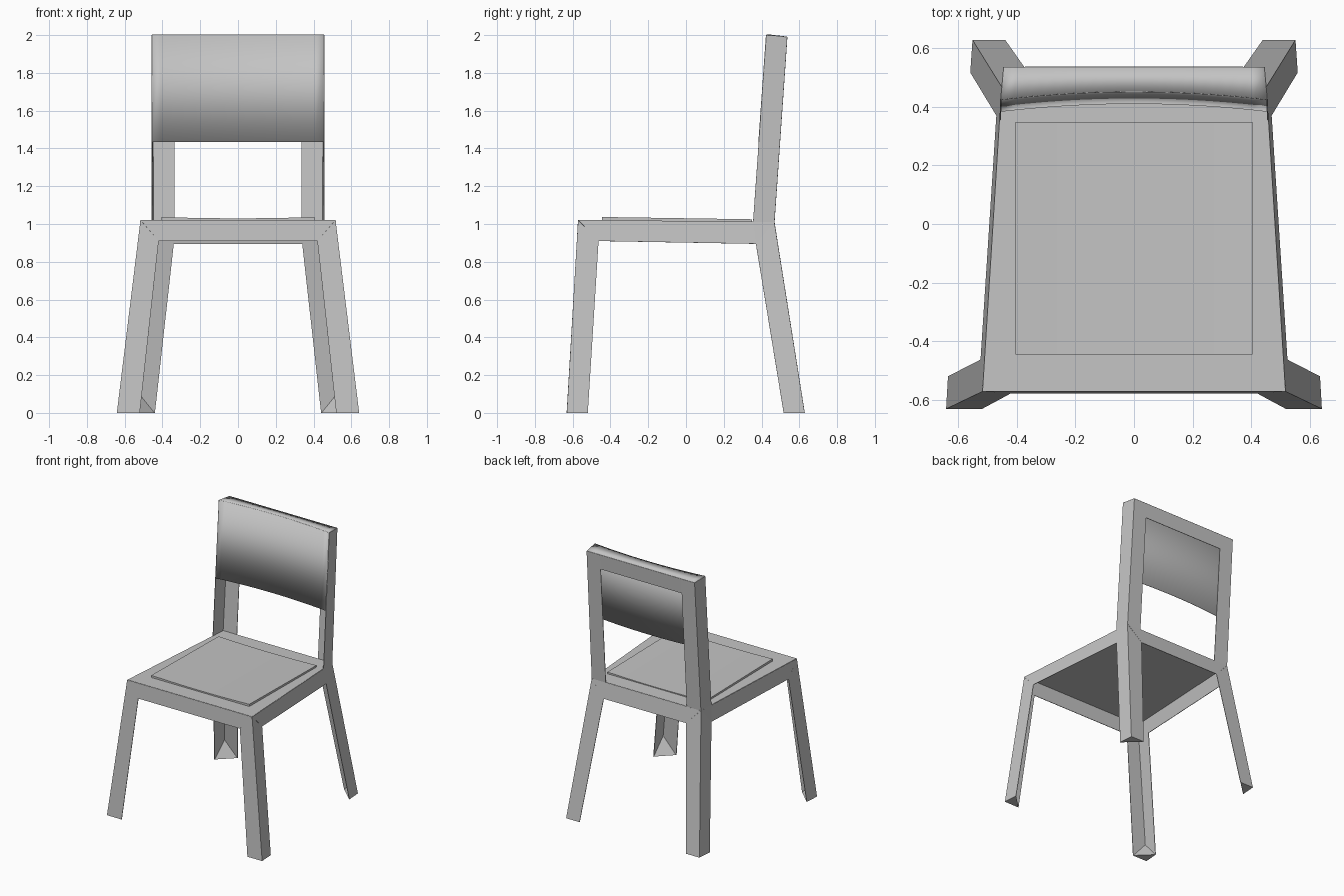
import bpy, bmesh, math
from mathutils import Vector

if "Cube" in bpy.data.objects:
    bpy.data.objects.remove(bpy.data.objects["Cube"], do_unlink=True)

grey = bpy.data.materials.new("plain_grey")
grey.use_nodes = True
grey.diffuse_color = (0.55, 0.55, 0.55, 1)
grey.node_tree.nodes["Principled BSDF"].inputs["Base Color"].default_value = (0.55, 0.55, 0.55, 1)


def build(name, faces, sheet=True, smooth=False):
    """Make an object from polygons; sheets get a thin folded-metal thickness."""
    bm = bmesh.new()
    for f in faces:
        bm.faces.new([bm.verts.new(p) for p in f])
    bmesh.ops.remove_doubles(bm, verts=bm.verts, dist=0.0005)
    bmesh.ops.recalc_face_normals(bm, faces=bm.faces)
    mesh = bpy.data.meshes.new(name)
    bm.to_mesh(mesh)
    bm.free()
    mesh.materials.append(grey)
    obj = bpy.data.objects.new(name, mesh)
    bpy.context.collection.objects.link(obj)
    if sheet:
        mod = obj.modifiers.new("thickness", "SOLIDIFY")
        mod.thickness = 0.004
        mod.offset = 0
    if smooth:
        bpy.ops.object.select_all(action="DESELECT")
        bpy.context.view_layer.objects.active = obj
        obj.select_set(True)
        bpy.ops.object.shade_smooth_by_angle(angle=math.radians(30))
    return obj


def flip(p, s):
    return Vector((p[0] * s, p[1], p[2]))


def mirrored(name, faces):
    for s, side in ((1, "left"), (-1, "right")):
        build(side + "_" + name, [[flip(p, s) for p in f] for f in faces])


# Front corner: foot, top, and inner edges of the two leg flanges
f_foot, f_top = (0.64, -0.63, 0), (0.515, -0.57, 1.02)
f_in0, f_in1 = (0.52, -0.63, 0), (0.42, -0.576, 0.91)
f_side0, f_side1 = (0.633, -0.52, 0), (0.522, -0.463, 0.91)
# Back corner: foot, knee, and inner edges of the two leg flanges
b_foot, b_knee = (0.55, 0.627, 0), (0.45, 0.467, 1.01)
b_in0, b_in1 = (0.44, 0.627, 0), (0.34, 0.485, 0.895)
b_side0, b_side1 = (0.557, 0.517, 0), (0.468, 0.37, 0.895)
seat_back = (0.457, 0.355, 1.01)
# Upper post
p_front, p_back = (0.455, 0.425, 2.0), (0.445, 0.535, 1.99)
p_in0, p_in1 = (0.335, 0.467, 1.01), (0.335, 0.535, 1.99)

# Folded legs, side aprons and posts
mirrored("front_leg", [(f_foot, f_in0, f_in1, f_top), (f_foot, f_side0, f_side1, f_top)])
mirrored("back_leg", [(b_foot, b_in0, b_in1, b_knee), (b_foot, b_side0, b_side1, b_knee),
                      (b_knee, b_side1, seat_back)])
mirrored("side_apron", [(f_top, f_side1, b_side1, seat_back)])
mirrored("back_post", [(seat_back, b_knee, p_back, p_front), (b_knee, p_in0, p_in1, p_back)])

# Small sloped webs closing each foot
for label, foot, top, a, b in (("front", f_foot, f_top, f_in0, f_side0),
                               ("back", b_foot, b_knee, b_in0, b_side0)):
    apex = Vector(foot).lerp(Vector(top), 0.12)
    for s, side in ((1, "left"), (-1, "right")):
        foot_, a_, b_, apex_ = (flip(p, s) for p in (foot, a, b, apex))
        build(f"{side}_{label}_foot_web",
              [(foot_, a_, b_), (apex_, a_, b_), (foot_, a_, apex_), (foot_, b_, apex_)], sheet=False)

# Front and back aprons
for name, top, low in (("front_apron", f_top, f_in1), ("back_apron", b_knee, b_in1)):
    build(name, [(top, low, flip(low, -1), flip(top, -1))])

# Seat sheet
half = [f_top, seat_back, b_knee]
build("seat", [half + [flip(p, -1) for p in reversed(half)]])

# Back rail behind the top of the backrest
rail_low = (0.335, 0.527, 1.88)
build("back_rail", [(p_in1, rail_low, flip(rail_low, -1), flip(p_in1, -1))])

# Curved backrest panel and the cap that closes its top
N = 20
ts = [-1 + 2 * i / N for i in range(N + 1)]


def arc(half_width, y, z):
    return [(half_width * t, y + 0.027 * (1 - t * t), z) for t in ts]


top, low = arc(0.455, 0.425, 2.0), arc(0.455, 0.385, 1.433)
rear = [(0.445 * t, 0.535, 1.99) for t in ts]
for name, a, b in (("backrest_panel", low, top), ("backrest_cap", top, rear)):
    build(name, [(a[i], a[i + 1], b[i + 1], b[i]) for i in range(N)], smooth=True)

# Slightly dished seat pad with straight sides
M = 10


def pad(i, j, base=False):
    u, v = -1 + 2 * i / M, -1 + 2 * j / M
    x, y = 0.405 * u, -0.048 + 0.397 * v
    seat_z = 1.014 - 0.005 * v
    if base:
        return (x, y, seat_z)
    return (x, y, seat_z + 0.010 + 0.007 * u * u - 0.001 * v)


faces = [(pad(i, j), pad(i + 1, j), pad(i + 1, j + 1), pad(i, j + 1))
         for i in range(M) for j in range(M)]
for k in range(M):
    for e in (0, M):
        for a, b in (((k, e), (k + 1, e)), ((e, k), (e, k + 1))):
            faces.append((pad(*a), pad(*b), pad(*b, base=True), pad(*a, base=True)))
build("seat_pad", faces, sheet=False, smooth=True)
